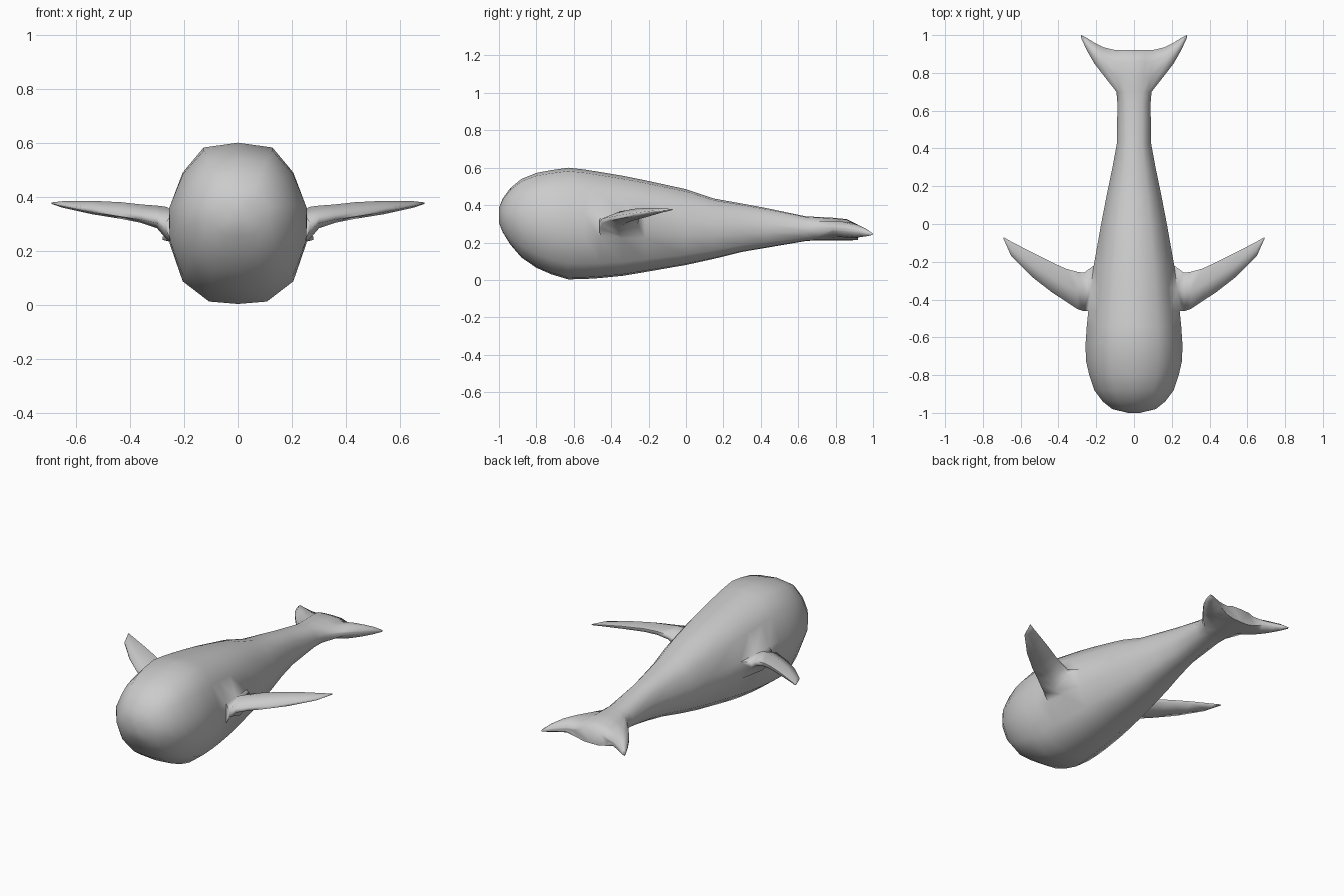
import bpy, bmesh, math

if "Cube" in bpy.data.objects:
    bpy.data.objects.remove(bpy.data.objects["Cube"])

# Half cross-section from back ridge to belly (unit half-width, unit half-height)
SECTION = [(0, 1), (.5, .94), (.8, .63), (1, .18), (.99, -.25),
           (.8, -.72), (.42, -.97), (0, -1)]

# Body stations: y, half-width, top z, bottom z
STATIONS = [
    (-1.0, .03, .385, .305), (-.98, .115, .435, .255), (-.94, .165, .49, .19),
    (-.88, .21, .54, .12), (-.80, .237, .572, .065), (-.72, .255, .587, .03),
    (-.63, .256, .60, .003), (-.54, .25, .59, .005), (-.46, .242, .577, .01),
    (-.34, .228, .557, .022), (-.22, .213, .533, .042), (0, .174, .485, .08),
    (.15, .145, .435, .113), (.30, .114, .408, .15), (.43, .09, .384, .172),
    (.64, .088, .34, .208), (.70, .093, .337, .212), (.78, .104, .333, .211),
    (.86, .115, .325, .211), (.92, .12, .295, .213)]

# Limb sections: x, leading y, trailing y, leading z, trailing z, half thickness
FLIPPER = [(.265, -.462, -.258, .29, .315, .06), (.30, -.45, -.253, .315, .335, .042),
           (.36, -.41, -.237, .325, .35, .034), (.43, -.365, -.205, .335, .362, .031),
           (.54, -.28, -.15, .35, .37, .025), (.65, -.17, -.093, .368, .375, .012),
           (.69, -.08, -.07, .375, .377, .003)]
FLUKE = [(.16, .785, .935, .275, .26, .045), (.21, .85, .96, .27, .255, .035),
         (.25, .92, .985, .26, .25, .022), (.28, .985, 1.0, .247, .245, .006)]


def grow_limb(bm, grid, i0, i1, k0, k1, sections):
    """Draw a tapering limb out of an opening left in the body grid."""
    rim = [(i, k0) for i in range(i0, i1)] + [(i1, k) for k in range(k0, k1)]
    rim += [(i, k1) for i in range(i1, i0, -1)] + [(i0, k) for k in range(k1, k0, -1)]
    prev = [grid[i][k] for i, k in rim]
    for x, lead, trail, z_lead, z_trail, half in sections:
        ring = []
        for i, k in rim:
            u = (i - i0) / (i1 - i0)
            v = 1 - 2 * (k - k0) / (k1 - k0)
            t = half * (.3 + .7 * 4 * u * (1 - u))
            ring.append(bm.verts.new((x, lead + (trail - lead) * u,
                                      z_lead + (z_trail - z_lead) * u + v * t)))
        n = len(ring)
        for a in range(n):
            b = (a + 1) % n
            bm.faces.new((prev[a], prev[b], ring[b], ring[a]))
        prev = ring
    bm.faces.new(prev)


# Half body lofted through the stations, leaving openings for the limbs
bm = bmesh.new()
grid = [[bm.verts.new((w * sx, y, (top + bot) / 2 + (top - bot) / 2 * sz))
         for sx, sz in SECTION] for y, w, top, bot in STATIONS]
openings = [(8, 10, 3, 4, FLIPPER), (16, 19, 2, 5, FLUKE)]
for i in range(len(grid) - 1):
    for k in range(len(SECTION) - 1):
        if any(a <= i < b and c <= k < d for a, b, c, d, _ in openings):
            continue
        bm.faces.new((grid[i][k], grid[i][k + 1], grid[i + 1][k + 1], grid[i + 1][k]))
bm.faces.new(grid[0])
bm.faces.new(grid[-1])

# Flipper and tail fluke
for opening in openings:
    grow_limb(bm, grid, *opening)

bmesh.ops.recalc_face_normals(bm, faces=bm.faces[:])

# The open half can be oriented inside out: check the nose cap
bm.faces.ensure_lookup_table()
nose = min(bm.faces, key=lambda f: f.calc_center_median().y)
if nose.normal.y > 0:
    bmesh.ops.reverse_faces(bm, faces=bm.faces[:])

mesh = bpy.data.meshes.new("whale_body")
bm.to_mesh(mesh)
bm.free()
body = bpy.data.objects.new("whale_body", mesh)
bpy.context.collection.objects.link(body)

# Mirror to the other side and shade smooth
bpy.context.view_layer.objects.active = body
body.select_set(True)
mirror = body.modifiers.new("mirror", 'MIRROR')
mirror.merge_threshold = .0005
bpy.ops.object.modifier_apply(modifier="mirror")
bpy.ops.object.shade_smooth_by_angle(angle=math.radians(75))
